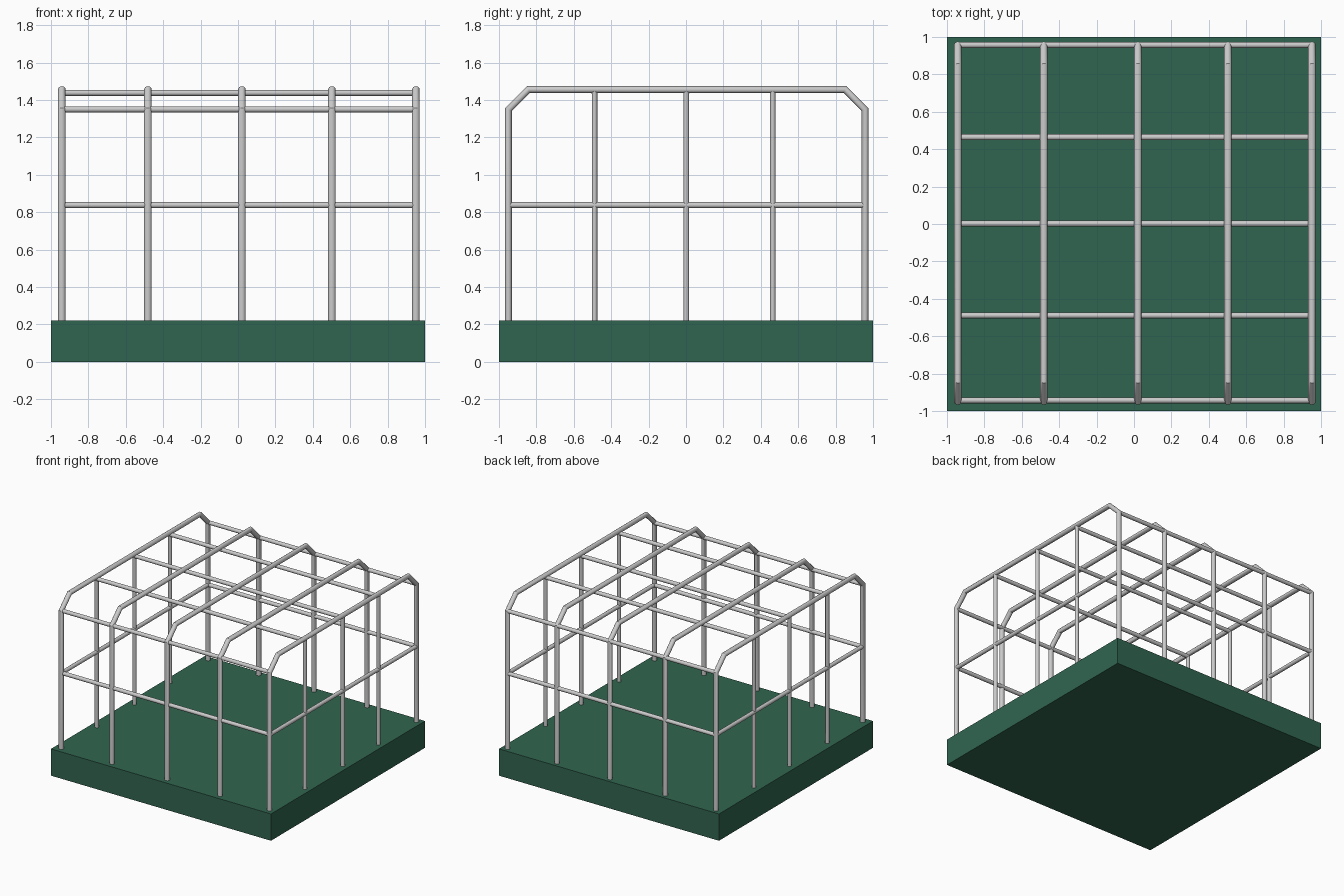
import bpy, bmesh, math
from mathutils import Vector

if "Cube" in bpy.data.objects:
    bpy.data.objects.remove(bpy.data.objects["Cube"])

SIDES = 16

def material(name, color):
    m = bpy.data.materials.new(name)
    m.diffuse_color = color
    m.use_nodes = True
    m.node_tree.nodes["Principled BSDF"].inputs["Base Color"].default_value = m.diffuse_color
    return m

def tube(name, pts, rx, r):
    """Round tube along pts (all in one plane) with mitred corners.
    rx = radius across the path's plane, r = radius within it."""
    pts = [Vector(p) for p in pts]
    dirs = [(b - a).normalized() for a, b in zip(pts, pts[1:])]
    d0 = dirs[0]
    side = Vector((1, 0, 0)) if abs(d0.x) < 0.5 else Vector((0, 1, 0))
    bm = bmesh.new()
    rings = []
    for i, p in enumerate(pts):
        a, b = dirs[max(i - 1, 0)], dirs[min(i, len(dirs) - 1)]
        t = (a + b).normalized()
        n = t.cross(side).normalized() * (r / t.dot(b))
        rings.append([bm.verts.new(p + side * rx * math.cos(k * math.tau / SIDES)
                                   + n * math.sin(k * math.tau / SIDES))
                      for k in range(SIDES)])
    for u, v in zip(rings, rings[1:]):
        for k in range(SIDES):
            j = (k + 1) % SIDES
            bm.faces.new((u[k], u[j], v[j], v[k]))
    bm.faces.new(rings[0])
    bm.faces.new(rings[-1])
    bmesh.ops.recalc_face_normals(bm, faces=bm.faces)
    me = bpy.data.meshes.new(name)
    bm.to_mesh(me)
    bm.free()
    ob = bpy.data.objects.new(name, me)
    bpy.context.collection.objects.link(ob)
    bpy.ops.object.select_all(action='DESELECT')
    ob.select_set(True)
    bpy.context.view_layer.objects.active = ob
    bpy.ops.object.shade_smooth_by_angle(angle=math.radians(30))
    return ob

# Green base slab
bpy.ops.mesh.primitive_cube_add(size=1, location=(0, 0, 0.11))
base = bpy.context.object
base.name = "base_slab"
base.scale = (2, 2, 0.22)
base.data.materials.append(material("green", (0.03, 0.13, 0.08, 1)))

ARCH_X = (-0.942, -0.482, 0.021, 0.502, 0.951)
FRONT, BACK = -0.949, 0.957
LEFT, RIGHT = ARCH_X[0], ARCH_X[-1]
FLOOR, MID, EAVE, ROOF = 0.21, 0.838, 1.35, 1.456
CROSS_Y = (-0.489, 0.002, 0.464)
RAIL = 0.016

# Main arches with chamfered shoulders
for i, x in enumerate(ARCH_X):
    tube(f"arch_{i}", [(x, FRONT, FLOOR), (x, FRONT, EAVE), (x, FRONT + 0.107, ROOF),
                       (x, BACK - 0.107, ROOF), (x, BACK, EAVE), (x, BACK, FLOOR)],
         0.02, 0.018)

# Rails on the front and back walls
for wall, y in (("front", FRONT + 0.006), ("back", BACK)):
    for level, z in (("mid", MID), ("eave", EAVE)):
        tube(f"{wall}_{level}_rail", [(LEFT, y, z), (RIGHT, y, z)], RAIL, RAIL)

# Roof rails
for i, y in enumerate(CROSS_Y):
    tube(f"roof_rail_{i}", [(LEFT, y, 1.438), (RIGHT, y, 1.438)], RAIL, RAIL)

# Side walls: posts and mid rail
for wall, x in (("left", LEFT), ("right", RIGHT)):
    tube(f"{wall}_mid_rail", [(x, FRONT, MID), (x, BACK, MID)], RAIL, RAIL)
    for i, y in enumerate(CROSS_Y):
        tube(f"{wall}_post_{i}", [(x, y, FLOOR), (x, y, 1.45)], RAIL, 0.0145)
